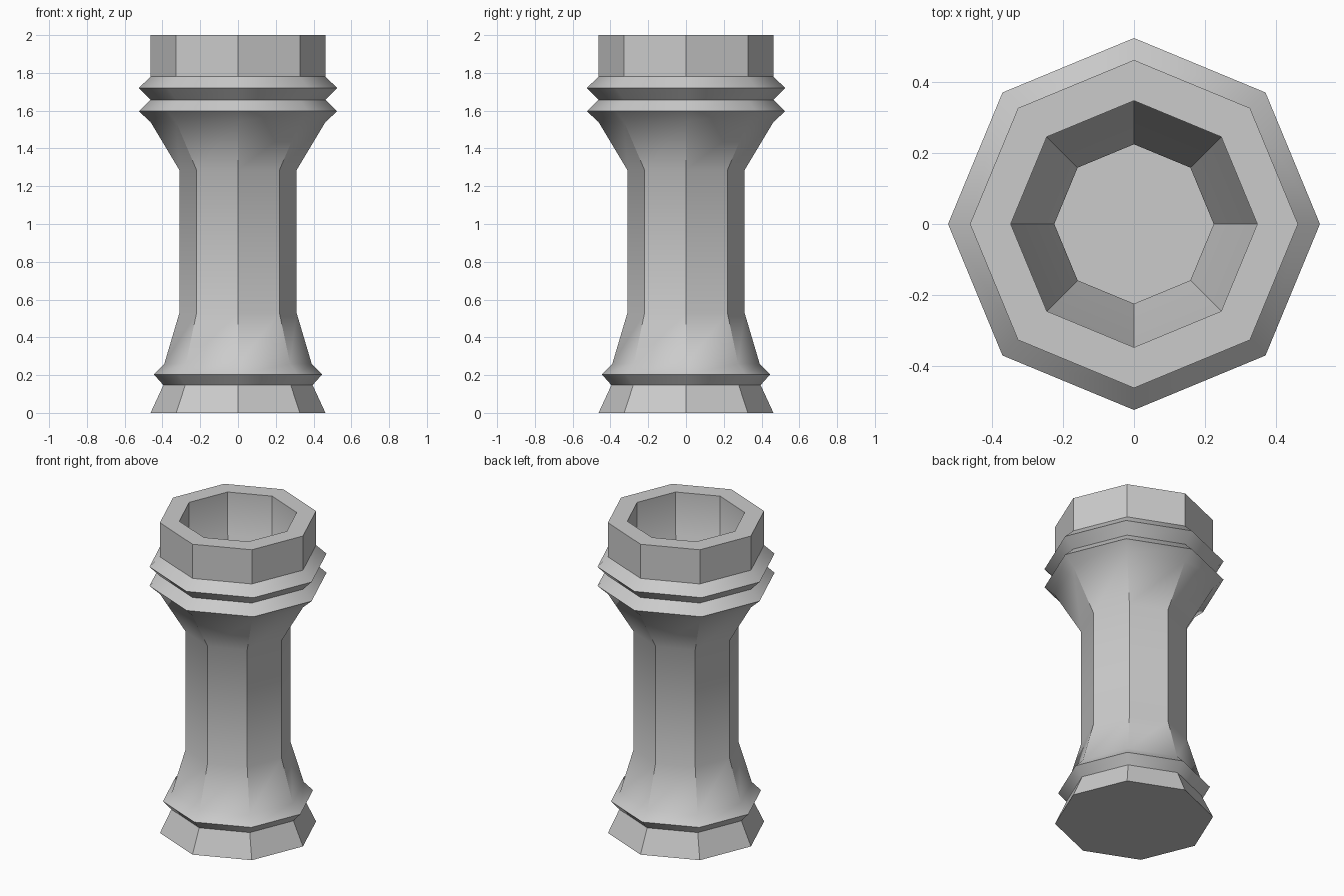
import bpy, bmesh
from math import radians, cos, sin, pi

SIDES = 8

cube = bpy.data.objects.get("Cube")
if cube:
    bpy.data.objects.remove(cube, do_unlink=True)


def make_material(name, colour):
    mat = bpy.data.materials.new(name)
    mat.use_nodes = True
    mat.diffuse_color = colour
    mat.node_tree.nodes["Principled BSDF"].inputs["Base Color"].default_value = colour
    return mat


def lathe(name, profile, mat):
    """Revolve (radius, height) points into a closed faceted solid."""
    bm = bmesh.new()
    rings = []
    for r, z in profile:
        angles = [2 * pi * i / SIDES for i in range(SIDES)]
        rings.append([bm.verts.new((r * cos(a), r * sin(a), z)) for a in angles])
    for low, high in zip(rings, rings[1:]):
        for i in range(SIDES):
            j = (i + 1) % SIDES
            bm.faces.new((low[i], low[j], high[j], high[i]))
    bm.faces.new(rings[0][::-1])
    bm.faces.new(rings[-1])
    mesh = bpy.data.meshes.new(name)
    bm.to_mesh(mesh)
    bm.free()
    mesh.materials.append(mat)
    obj = bpy.data.objects.new(name, mesh)
    bpy.context.collection.objects.link(obj)
    bpy.ops.object.select_all(action="DESELECT")
    obj.select_set(True)
    bpy.context.view_layer.objects.active = obj
    bpy.ops.object.shade_smooth_by_angle(angle=radians(35))
    return obj


clay = make_material("pale_grey_clay", (0.6, 0.6, 0.6, 1))

# Outer wall from foot to rim
foot = [(0.463, 0), (0.395, 0.147)]
lower_band = [(0.445, 0.203), (0.39, 0.26)]
shaft = [(0.31, 0.53), (0.31, 1.285)]
upper_bands = [(0.463, 1.54), (0.525, 1.597), (0.463, 1.657), (0.525, 1.72), (0.463, 1.78)]
# Rim, then the funnel-shaped opening down to its floor
rim = [(0.463, 2), (0.348, 2)]
opening = [(0.348, 1.73), (0.225, 1.53), (0.225, 1.28)]

lathe("chimney_pot", foot + lower_band + shaft + upper_bands + rim + opening, clay)
